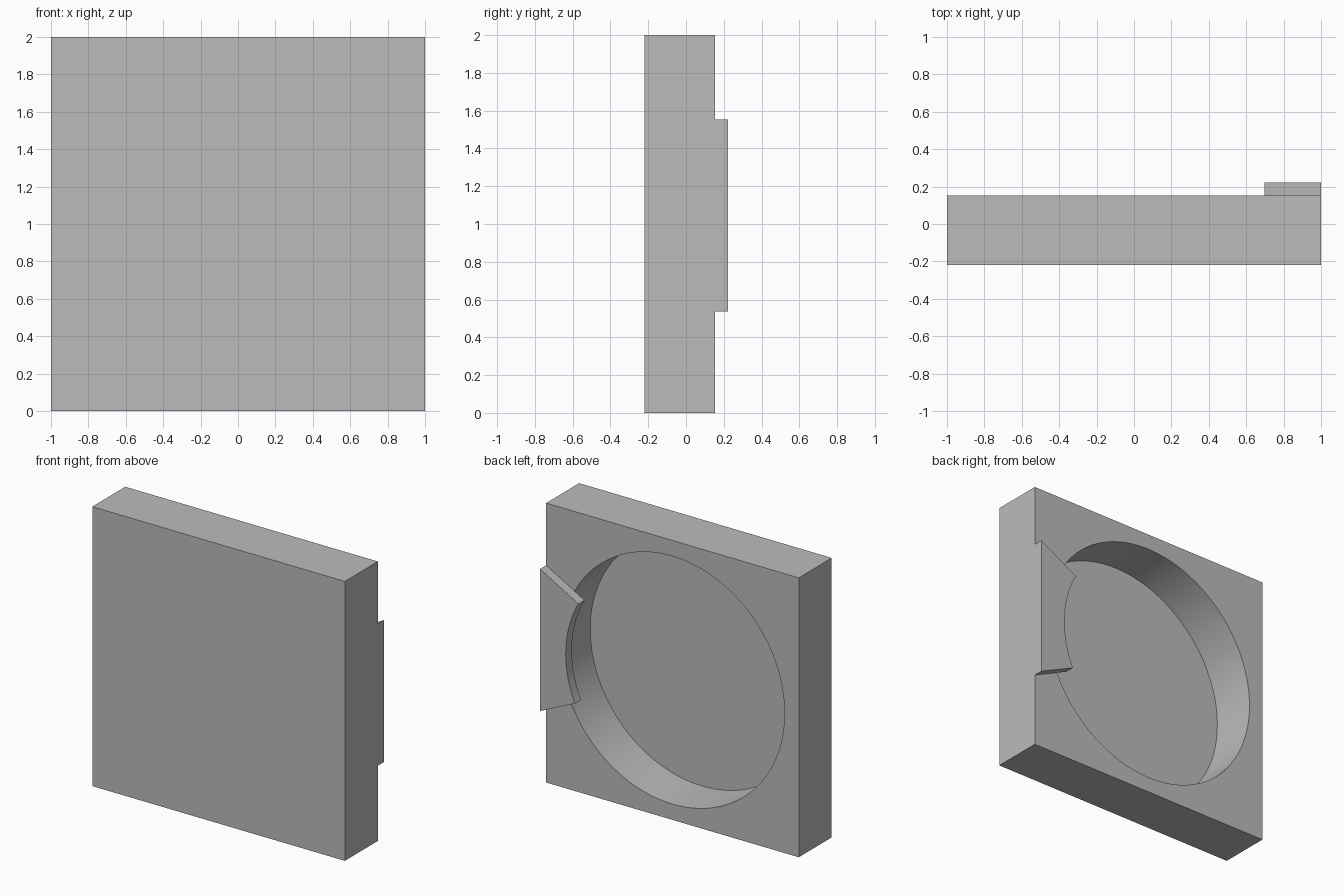
import bpy
import bmesh
from math import cos, sin, radians, tau

FRONT, BACK, TAB_BACK, FLOOR = -0.22, 0.153, 0.222, -0.184
HALF, RECESS_R, TAB_R = 1.0, 0.887, 0.797
MID_Z = 1.0
SEGMENTS = 128

if "Cube" in bpy.data.objects:
    bpy.data.objects.remove(bpy.data.objects["Cube"], do_unlink=True)

grey = bpy.data.materials.new("plain grey")
grey.use_nodes = True
colour = (0.5, 0.5, 0.5, 1)
grey.diffuse_color = colour
grey.node_tree.nodes["Principled BSDF"].inputs["Base Color"].default_value = colour


def prism(name, outline, y0, y1):
    """Extrude an (x, z) outline, measured from the plate centre, along y."""
    bm = bmesh.new()
    face = bm.faces.new([bm.verts.new((x, y0, MID_Z + z)) for x, z in outline])
    new = bmesh.ops.extrude_face_region(bm, geom=[face])["geom"]
    moved = [v for v in new if isinstance(v, bmesh.types.BMVert)]
    bmesh.ops.translate(bm, verts=moved, vec=(0, y1 - y0, 0))
    bmesh.ops.recalc_face_normals(bm, faces=bm.faces)
    mesh = bpy.data.meshes.new(name)
    bm.to_mesh(mesh)
    bm.free()
    mesh.materials.append(grey)
    obj = bpy.data.objects.new(name, mesh)
    bpy.context.collection.objects.link(obj)
    return obj


def arc(radius, start, end, steps):
    return [(radius * cos(start + (end - start) * i / steps),
             radius * sin(start + (end - start) * i / steps))
            for i in range(steps + 1)]


def smooth(obj):
    bpy.ops.object.select_all(action="DESELECT")
    obj.select_set(True)
    bpy.context.view_layer.objects.active = obj
    bpy.ops.object.shade_smooth_by_angle(angle=radians(30))


# Square plate with a round blind recess in its back
square = [(-HALF, -HALF), (HALF, -HALF), (HALF, HALF), (-HALF, HALF)]
plate = prism("plate", square, FRONT, BACK)
cutter = prism("recess_cutter", arc(RECESS_R, 0, tau, SEGMENTS)[:-1], FLOOR, BACK + 0.2)
cut = plate.modifiers.new("recess", "BOOLEAN")
cut.operation = "DIFFERENCE"
cut.solver = "EXACT"
cut.object = cutter
bpy.context.view_layer.objects.active = plate
plate.select_set(True)
bpy.ops.object.modifier_apply(modifier=cut.name)
bpy.data.objects.remove(cutter, do_unlink=True)
smooth(plate)

# Retaining tab with radial sides and a curved lip over the recess
low, high = radians(-24.8), radians(29)
outline = arc(TAB_R, low, high, 24)
outline += [(HALF, HALF * sin(a) / cos(a)) for a in (high, low)]
tab = prism("retaining_tab", outline, BACK, TAB_BACK)
smooth(tab)
